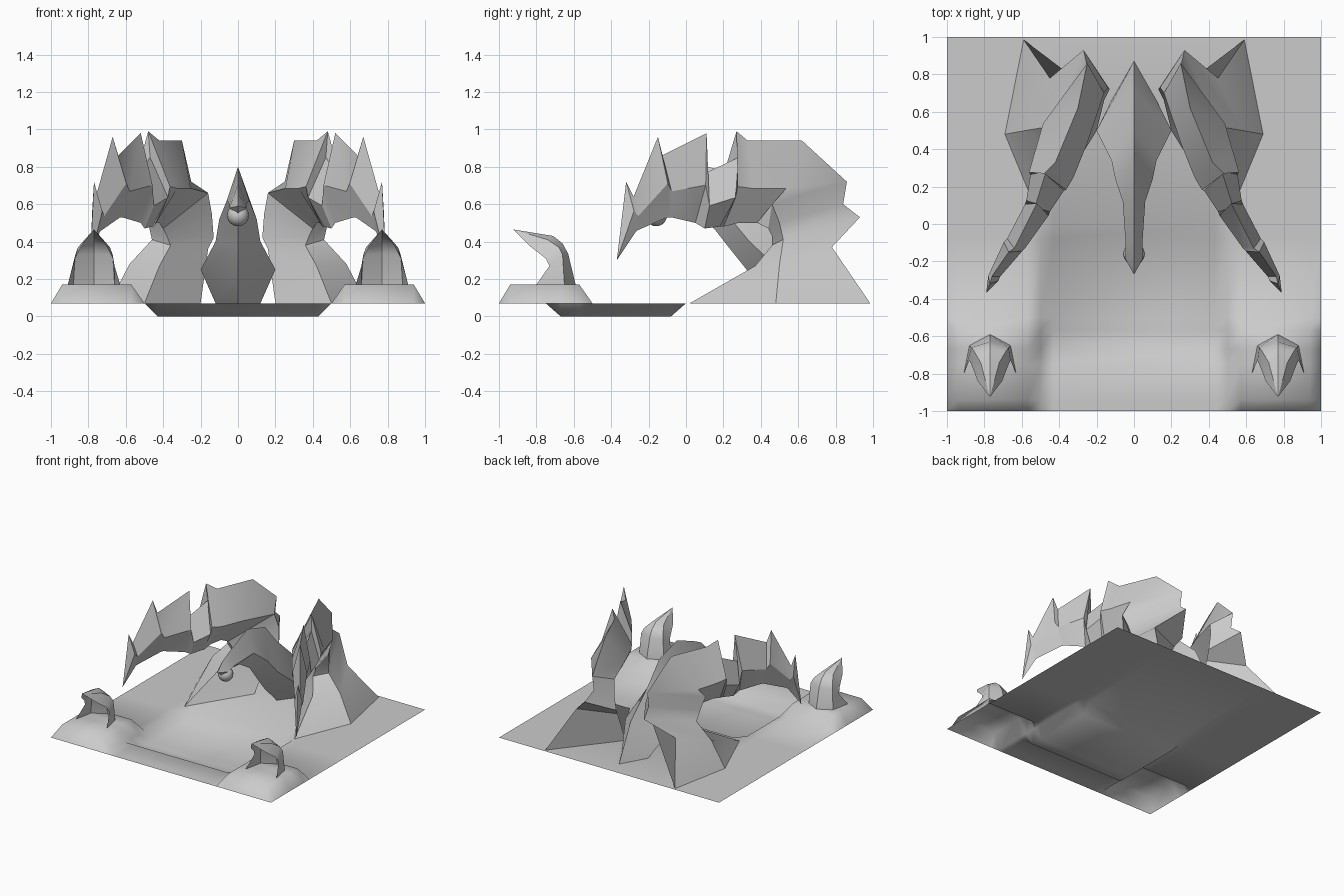
import bpy, bmesh, math
from mathutils import Vector

if "Cube" in bpy.data.objects:
    bpy.data.objects.remove(bpy.data.objects["Cube"])


def make(name, verts, faces, angle=None, mirror=False):
    me = bpy.data.meshes.new(name)
    bm = bmesh.new()
    vs = [bm.verts.new(v) for v in verts]
    for f in faces:
        bm.faces.new([vs[i] for i in f])
    bmesh.ops.remove_doubles(bm, verts=bm.verts, dist=1e-5)
    bmesh.ops.recalc_face_normals(bm, faces=bm.faces)
    bm.to_mesh(me)
    bm.free()
    ob = bpy.data.objects.new(name, me)
    bpy.context.collection.objects.link(ob)
    if mirror:
        m = ob.modifiers.new("mirror", 'MIRROR')
        m.use_mirror_merge = False
    if angle:
        me.shade_smooth()
        me.set_sharp_from_angle(angle=math.radians(angle))
    return ob


def loft(name, rings, closed=True, **kw):
    n = len(rings[0])
    verts = [p for r in rings for p in r]
    faces = []
    for j in range(len(rings) - 1):
        for i in range(n if closed else n - 1):
            k = (i + 1) % n
            faces.append((j*n + i, j*n + k, (j+1)*n + k, (j+1)*n + i))
    return make(name, verts, faces, **kw)


# ground sheet with sunken pool and two raised front pads
xs = [-1, -.94, -.57, -.5, -.43, .43, .5, .57, .94, 1]
ys = [-1, -.94, -.75, -.67, -.57, -.5, -.08, 0, 1]


def height(x, y):
    if .57 <= abs(x) <= .94 and -.94 <= y <= -.57:
        return .17
    return 0 if abs(x) <= .43 and -.67 <= y <= -.08 else .07


loft("ground", [[(x, y, height(x, y)) for x in xs] for y in ys],
     closed=False, angle=60)

# large curved claws: root rings (belly, outer side, back, inner side)
root = [
    [(.5, .02, .07), (.69, .48, .07), (.59, .985, .07), (.2, .5, .07)],
    [(.42, .37, .27), (.58, .5, .28), (.45, .78, .37), (.16, .66, .36)],
    [(.36, .46, .38), (.46, .52, .41), (.27, .93, .53), (.13, .72, .42)],
    [(.38, .46, .43), (.48, .5, .5), (.25, .84, .6), (.14, .73, .55)],
    [(.4, .44, .47), (.5, .46, .6), (.25, .86, .72), (.16, .7, .66)],
]
# blade sections: belly, ridge, half thickness; the ridge steps up at each spike
blade = [
    [(.42, .38, .5), (.3, .62, .94), .13],
    [(.44, .28, .5), (.42, .33, .94), .12],
    [(.45, .2, .48), (.48, .27, .99), .11],
    [(.46, .18, .48), (.47, .28, .85), .10],
    [(.5, .1, .47), (.53, .09, .76), .07],
    [(.52, .05, .5), (.52, .11, .98), .07],
    [(.62, -.08, .53), (.64, -.13, .86), .055],
    [(.63, -.1, .53), (.67, -.15, .96), .055],
    [(.73, -.26, .46), (.76, -.28, .64), .03],
    [(.74, -.27, .45), (.77, -.32, .72), .03],
]
side = Vector((.9, .43, 0))
rings = list(root)
for b, t, w in blade:
    mid = Vector(b).lerp(Vector(t), .42)
    rings.append([b, mid + side*w, t, mid - side*w])
rings.append([(.79, -.37, .3)] * 4)
loft("side_claws", rings, angle=30, mirror=True)

# centre claw: belly (y, z), side (x, y, z), back (y, z)
centre = [
    [(.5, .07), (.12, .66, .07), (.87, .07)],
    [(.34, .23), (.2, .5, .25), (.72, .36)],
    [(.22, .38), (.12, .34, .40), (.5, .56)],
    [(.15, .47), (.1, .24, .52), (.35, .73)],
    [(.02, .55), (.06, .12, .62), (.12, .8)],
    [(-.1, .56), (.045, -.1, .6), (-.1, .71)],
    [(-.2, .54), (.045, -.19, .58), (-.2, .66)],
]
rings = [[(0, *b), s, (0, *t), (-s[0], s[1], s[2])] for b, s, t in centre]
rings.append([(0, -.27, .59)] * 4)
loft("centre_claw", rings, angle=25)

# orb held under the centre claw tip
bpy.ops.mesh.primitive_uv_sphere_add(segments=16, ring_count=10, radius=.058,
                                     location=(0, -.16, .54))
orb = bpy.context.object
orb.name = "orb"
bpy.ops.object.shade_smooth()

# hooded lanterns on the pads: half rows, edge to centre back
half = [
    [(.14, -.8, .17), (.11, -.65, .17), (0, -.59, .17)],
    [(.11, -.73, .27), (.1, -.66, .33), (0, -.63, .335)],
    [(.1, -.75, .31), (.085, -.68, .37), (0, -.66, .39)],
    [(.065, -.84, .38), (.05, -.74, .41), (0, -.71, .43)],
    [(0, -.925, .465)] * 3,
]
cx = .77
rows = [[(cx + x, y, z) for x, y, z in h] +
        [(cx - x, y, z) for x, y, z in h[1::-1]] for h in half]
loft("lanterns", rows, closed=False, angle=30, mirror=True)
